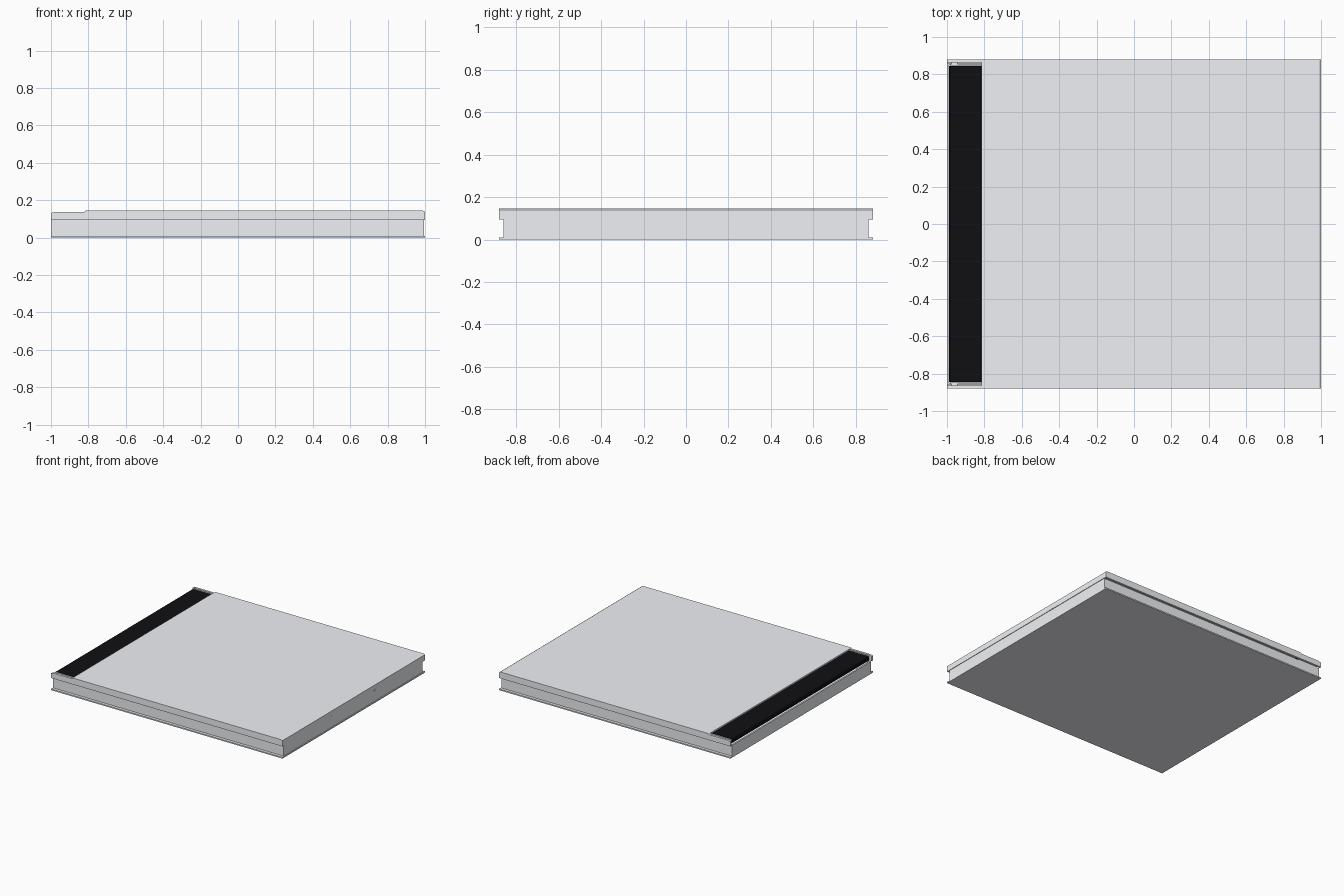
import bpy, bmesh

if "Cube" in bpy.data.objects:
    bpy.data.objects.remove(bpy.data.objects["Cube"])


def material(name, color):
    mat = bpy.data.materials.new(name)
    mat.diffuse_color = (*color, 1)
    mat.use_nodes = True
    mat.node_tree.nodes["Principled BSDF"].inputs["Base Color"].default_value = mat.diffuse_color
    return mat


clear = material("pale_plastic", (0.87, 0.885, 0.91))
black = material("black_plastic", (0.005, 0.005, 0.007))


def finish(bm, name, mat):
    bmesh.ops.recalc_face_normals(bm, faces=bm.faces)
    me = bpy.data.meshes.new(name)
    bm.to_mesh(me)
    bm.free()
    ob = bpy.data.objects.new(name, me)
    bpy.context.collection.objects.link(ob)
    me.materials.append(mat)
    return ob


def box(name, x, y, z, mat=clear):
    bm = bmesh.new()
    bmesh.ops.create_cube(bm, size=1)
    for v in bm.verts:
        v.co = [r[0] + (c + 0.5) * (r[1] - r[0]) for c, r in zip(v.co, (x, y, z))]
    return finish(bm, name, mat)


def extrude_y(name, profile, y0, y1, mat=clear):
    """Closed x-z profile swept from y0 to y1."""
    bm = bmesh.new()
    face = bm.faces.new([bm.verts.new((x, y0, z)) for x, z in profile])
    ext = bmesh.ops.extrude_face_region(bm, geom=[face])
    for v in ext["geom"]:
        if isinstance(v, bmesh.types.BMVert):
            v.co.y = y1
    return finish(bm, name, mat)


def mirror_y(ob):
    mod = ob.modifiers.new("mirror", "MIRROR")
    mod.use_axis = (False, True, False)
    return ob


TOP, SEAM, HW, IN = 0.145, 0.095, 0.88, 0.858

# Base: floor plate with projecting flanges, inset walls and two spines
box("base_plate", (-1, 1), (-HW, HW), (0, 0.01))
mirror_y(box("base_side_wall", (-0.988, 0.988), (IN - 0.008, IN), (0.01, SEAM)))
for name, x in (("left_spine", (-1, -0.988)), ("right_spine", (0.984, 0.995))):
    box(name, x, (-IN, IN), (0.01, SEAM))

# Lid: top panel with a small chamfer and a front lip
extrude_y("lid_panel", [(-0.815, TOP - 0.011), (0.986, TOP - 0.011), (0.986, SEAM),
                        (0.999, SEAM), (0.999, TOP - 0.006), (0.988, TOP),
                        (-0.815, TOP)], -HW + 0.016, HW - 0.016)

# Lid sides, running on as lower hinge arms beside the dark strip
mirror_y(extrude_y("lid_side", [(-1, SEAM), (0.999, SEAM), (0.999, TOP - 0.006),
                                (0.988, TOP), (-0.81, TOP), (-0.822, 0.138),
                                (-0.975, 0.138), (-1, 0.132)], HW - 0.016, HW))

# Inner hinge cheeks and pins
mirror_y(box("hinge_cheek", (-0.985, -0.815), (0.848, 0.855), (0.09, 0.136)))
mirror_y(box("hinge_pin", (-0.975, -0.945), (0.855, 0.866), (0.105, 0.128)))

# Small paper-holding tabs on the lid's opening edge
mirror_y(box("lid_tab", (0.975, 1), (0.255, 0.285), (SEAM + 0.001, SEAM + 0.009)))

# Dark inner tray with the exposed strip at the hinge
extrude_y("inner_tray", [(-0.985, 0.102), (-0.99, 0.122), (-0.985, 0.133), (-0.975, 0.137),
                         (-0.818, 0.137), (-0.812, 0.115), (-0.8, 0.09), (0.975, 0.09),
                         (0.975, 0.08), (-0.8, 0.08), (-0.96, 0.095)], -0.845, 0.845, black)
